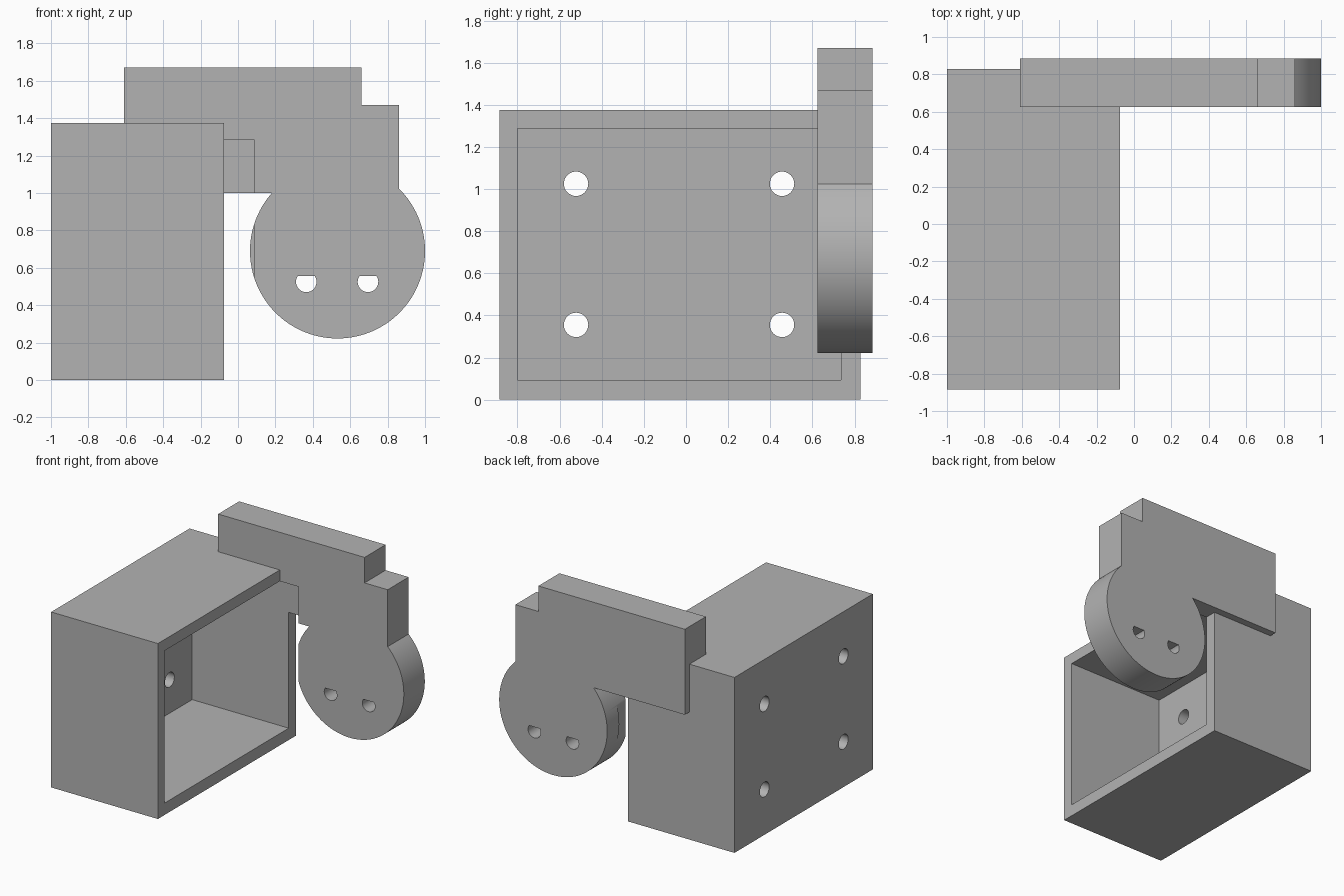
import bpy, bmesh
from math import pi, sin, cos, asin, acos
from mathutils import Matrix, Vector

if "Cube" in bpy.data.objects:
    bpy.data.objects.remove(bpy.data.objects["Cube"], do_unlink=True)

grey = bpy.data.materials.new("plain_grey")
grey.use_nodes = True
grey.diffuse_color = (0.45, 0.45, 0.45, 1)
grey.node_tree.nodes["Principled BSDF"].inputs["Base Color"].default_value = grey.diffuse_color


def finish(name, bm):
    bmesh.ops.recalc_face_normals(bm, faces=bm.faces)
    mesh = bpy.data.meshes.new(name)
    bm.to_mesh(mesh)
    bm.free()
    mesh.materials.append(grey)
    obj = bpy.data.objects.new(name, mesh)
    bpy.context.collection.objects.link(obj)
    return obj


def box(name, low, high):
    low, high = Vector(low), Vector(high)
    bm = bmesh.new()
    size = Matrix.Diagonal((*(high - low), 1))
    bmesh.ops.create_cube(bm, size=1, matrix=Matrix.Translation((low + high) / 2) @ size)
    return finish(name, bm)


def extrude_y(name, outline, y0, y1):
    bm = bmesh.new()
    face = bm.faces.new([bm.verts.new((x, y0, z)) for x, z in outline])
    grown = bmesh.ops.extrude_face_region(bm, geom=[face])["geom"]
    moved = [v for v in grown if isinstance(v, bmesh.types.BMVert)]
    bmesh.ops.translate(bm, verts=moved, vec=(0, y1 - y0, 0))
    return finish(name, bm)


def arc(cx, cz, r, start, end, steps):
    angles = [start + (end - start) * i / steps for i in range(steps + 1)]
    return [(cx + r * cos(a), cz + r * sin(a)) for a in angles]


def combine(target, tool, operation):
    mod = target.modifiers.new(tool.name, "BOOLEAN")
    mod.operation, mod.object, mod.solver = operation, tool, "EXACT"
    bpy.context.view_layer.objects.active = target
    bpy.ops.object.modifier_apply(modifier=mod.name)
    bpy.data.objects.remove(tool, do_unlink=True)


# Outer block of the housing
body = box("bracket_housing", (-1, -0.885, 0), (-0.075, 0.828, 1.375))

# Stepped rear plate ending in a round disc
cx, cz, r = 0.532, 0.69, 0.468
right, bottom = 0.86, 1.0
disc = arc(cx, cz, r, -pi - asin((bottom - cz) / r), acos((right - cx) / r), 96)
outline = [(right, 1.47), (0.66, 1.47), (0.66, 1.67), (-0.61, 1.67), (-0.61, bottom)] + disc
plate = extrude_y("rear_plate", outline, 0.625, 0.885)
combine(body, plate, "UNION")

# Open cavity, which also relieves the front of the plate
cavity = box("cavity_cutter", (-0.912, -0.8, 0.093), (0.085, 0.735, 1.287))
combine(body, cavity, "DIFFERENCE")

# Four round screw holes in the side wall
for y in (-0.522, 0.456):
    for z in (0.355, 1.025):
        bm = bmesh.new()
        place = Matrix.Translation((-0.95, y, z)) @ Matrix.Rotation(pi / 2, 4, "Y")
        bmesh.ops.create_cone(bm, cap_ends=True, segments=32, radius1=0.058,
                              radius2=0.058, depth=0.3, matrix=place)
        combine(body, finish("screw_hole_cutter", bm), "DIFFERENCE")

# Two flat-topped holes through the disc
rise = asin(0.03 / 0.055)
for x in (0.365, 0.695):
    slot = arc(x, 0.525, 0.055, -pi - rise, rise, 32)
    combine(body, extrude_y("flat_hole_cutter", slot, 0.5, 1), "DIFFERENCE")

bpy.ops.object.select_all(action="DESELECT")
body.select_set(True)
bpy.context.view_layer.objects.active = body
bpy.ops.object.shade_smooth_by_angle(angle=pi / 6)
